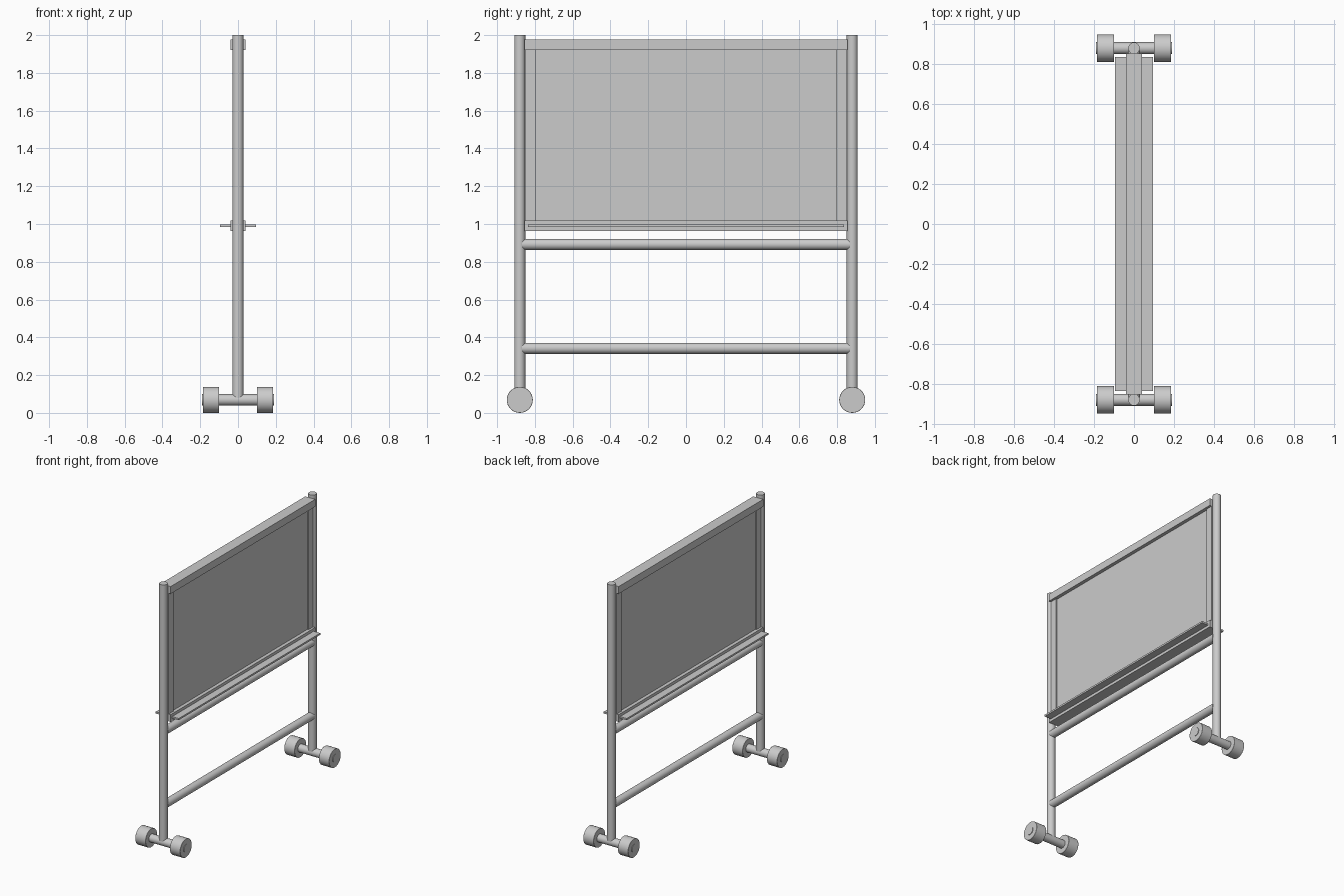
import bpy
from math import pi

if "Cube" in bpy.data.objects:
    bpy.data.objects.remove(bpy.data.objects["Cube"])

POST_Y = 0.88
TUBE_R = 0.029


def tube(name, loc, radius, length, axis='Z', bevel=0.0):
    rot = {'X': (0, pi / 2, 0), 'Y': (pi / 2, 0, 0), 'Z': (0, 0, 0)}[axis]
    bpy.ops.mesh.primitive_cylinder_add(vertices=32, radius=radius, depth=length,
                                        location=loc, rotation=rot)
    ob = bpy.context.object
    ob.name = name
    bpy.ops.object.transform_apply(location=False, rotation=True, scale=True)
    if bevel:
        mod = ob.modifiers.new("edge", 'BEVEL')
        mod.width = bevel
        mod.segments = 2
    bpy.ops.object.shade_smooth_by_angle()
    return ob


def box(name, x, y, z):
    """Box from (min, max) ranges along each axis."""
    lo, hi = zip(x, y, z)
    bpy.ops.mesh.primitive_cube_add(size=1, location=[(a + b) / 2 for a, b in zip(lo, hi)])
    ob = bpy.context.object
    ob.name = name
    ob.scale = [b - a for a, b in zip(lo, hi)]
    bpy.ops.object.transform_apply(location=False, rotation=False, scale=True)
    return ob


# Posts, axles and wheels at both ends
for s, end in ((-1, "front"), (1, "back")):
    y = s * POST_Y
    tube(f"{end}_post", (0, y, 1.04), TUBE_R, 1.92)
    tube(f"{end}_axle", (0, y, 0.069), 0.03, 0.38, 'X')
    for t, side in ((-1, "left"), (1, "right")):
        tube(f"{end}_{side}_wheel", (t * 0.143, y, 0.069), 0.069, 0.086, 'X', 0.002)

# Crossbars between the posts
tube("lower_crossbar", (0, 0, 0.342), TUBE_R, 1.735, 'Y')
tube("upper_crossbar", (0, 0, 0.892), TUBE_R, 1.735, 'Y')

# Writing board and its frame
box("board_panel", (-0.015, 0.015), (-0.81, 0.81), (1.0, 1.94))
box("top_rail", (-0.041, 0.041), (-0.854, 0.854), (1.921, 1.976))
box("bottom_rail", (-0.041, 0.041), (-0.854, 0.854), (0.964, 1.018))
for s, end in ((-1, "front"), (1, "back")):
    box(f"{end}_side_rail", (-0.024, 0.024), sorted((s * 0.798, s * 0.853)), (1.0, 1.94))

# Pen trays on both faces
for t, side in ((-1, "left"), (1, "right")):
    box(f"{side}_pen_tray", sorted((t * 0.035, t * 0.095)), (-0.836, 0.836), (0.984, 0.997))
